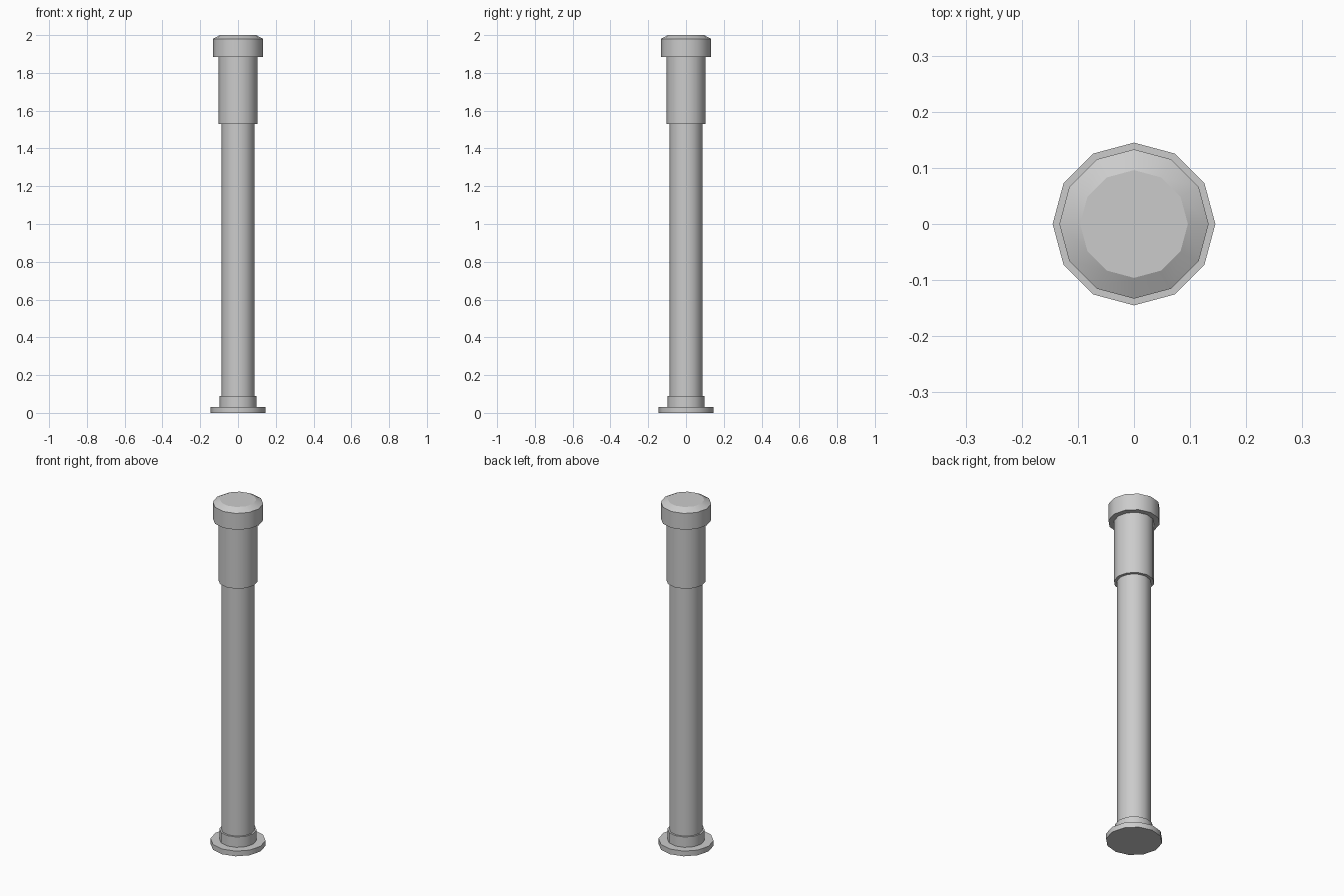
import bpy
import bmesh
from math import cos, sin, pi, radians

SIDES = 12

cube = bpy.data.objects.get("Cube")
if cube:
    bpy.data.objects.remove(cube, do_unlink=True)

grey = bpy.data.materials.new("plain grey")
grey.use_nodes = True
colour = (0.6, 0.6, 0.6, 1)
grey.diffuse_color = colour
grey.node_tree.nodes["Principled BSDF"].inputs["Base Color"].default_value = colour


def turned(name, profile):
    """Closed turned solid from (radius, height) pairs, bottom to top."""
    bm = bmesh.new()
    rings = [[bm.verts.new((r * cos(2 * pi * i / SIDES), r * sin(2 * pi * i / SIDES), z))
              for i in range(SIDES)] for r, z in profile]
    bm.faces.new(rings[0][::-1])
    bm.faces.new(rings[-1])
    for low, high in zip(rings, rings[1:]):
        for i in range(SIDES):
            j = (i + 1) % SIDES
            bm.faces.new((low[i], low[j], high[j], high[i]))
    mesh = bpy.data.meshes.new(name)
    bm.to_mesh(mesh)
    bm.free()
    mesh.materials.append(grey)
    obj = bpy.data.objects.new(name, mesh)
    bpy.context.collection.objects.link(obj)

    # Round the sides, keep rims crisp and end discs flat
    bpy.ops.object.select_all(action='DESELECT')
    obj.select_set(True)
    bpy.context.view_layer.objects.active = obj
    bpy.ops.object.shade_smooth_by_angle(angle=radians(40))
    for face in mesh.polygons:
        face.use_smooth = len(face.vertices) == 4


# Foot of the post
turned("base_flange", [(0.145, 0), (0.145, 0.03)])
turned("base_collar", [(0.098, 0.03), (0.098, 0.09)])

# Main post
turned("shaft", [(0.088, 0.03), (0.088, 1.6)])

# Upper sleeve and chamfered cap
turned("upper_sleeve", [(0.104, 1.53), (0.104, 1.9)])
turned("top_cap", [(0.133, 1.885), (0.133, 1.98), (0.096, 2)])
